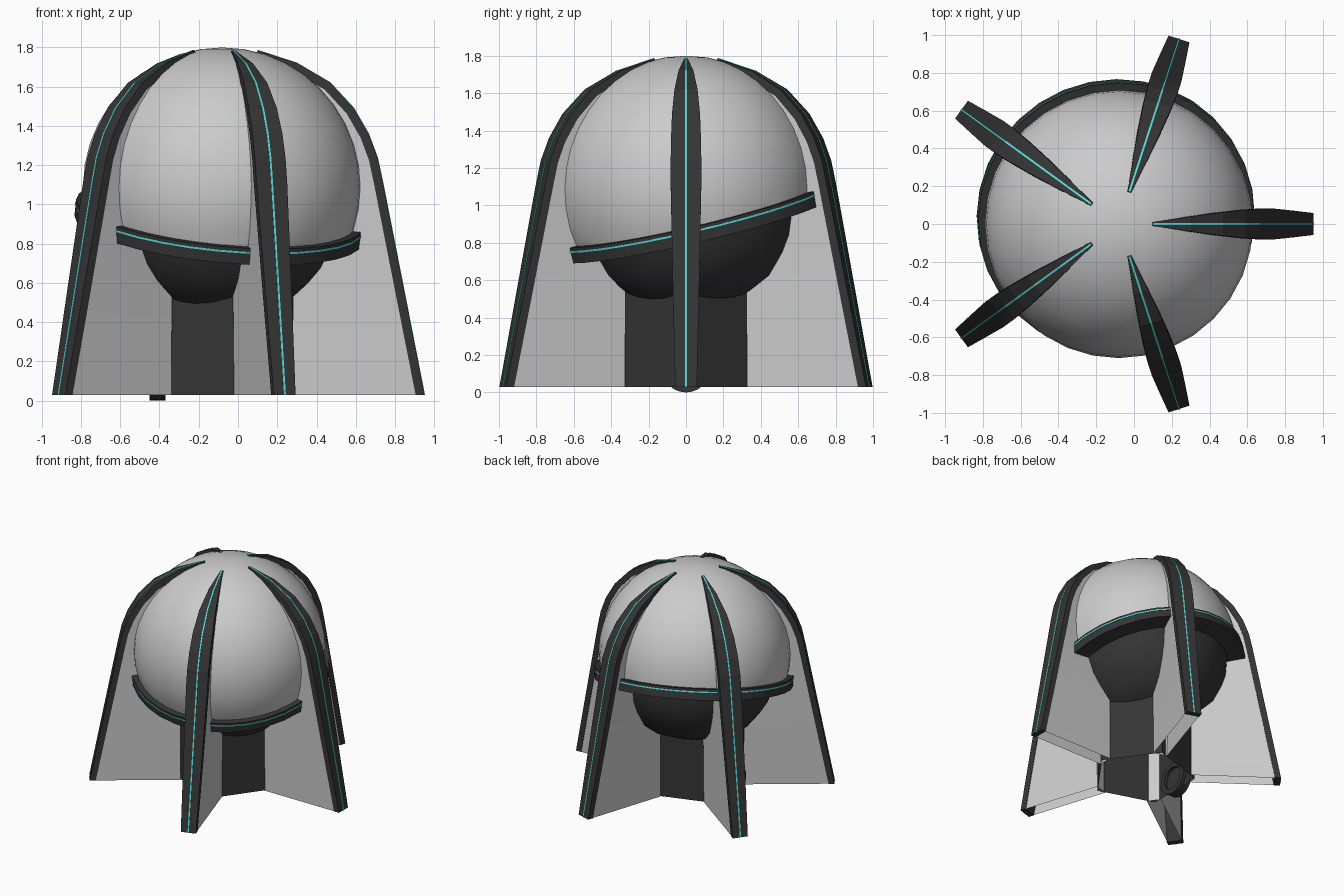
import bpy, bmesh, math
from mathutils import Vector, Matrix

if "Cube" in bpy.data.objects:
    bpy.data.objects.remove(bpy.data.objects["Cube"])


def material(name, rgb):
    m = bpy.data.materials.new(name)
    m.diffuse_color = (*rgb, 1)
    m.use_nodes = True
    m.node_tree.nodes["Principled BSDF"].inputs["Base Color"].default_value = m.diffuse_color
    return m


DARK = material("dark_metal", (0.035, 0.035, 0.035))
CYAN = material("cyan_light", (0.1, 0.75, 0.75))
CENTRE = Vector((-0.08, 0, 1.09))                 # dome centre; everything radiates from it
AXIS = Vector((0.1, -0.235, 1)).normalized()      # tilted axis of the rim and bowl
RIM = CENTRE - AXIS * 0.14
TILT = Matrix.Translation(RIM) @ Vector((0, 0, 1)).rotation_difference(AXIS).to_matrix().to_4x4()
BASE = Matrix.Translation((-0.08, 0, 0))


def make(name, bm, mat=None, matrix=None, smooth=None):
    bmesh.ops.recalc_face_normals(bm, faces=bm.faces)
    mesh = bpy.data.meshes.new(name)
    bm.to_mesh(mesh)
    bm.free()
    ob = bpy.data.objects.new(name, mesh)
    bpy.context.collection.objects.link(ob)
    if mat:
        mesh.materials.append(mat)
    if matrix:
        ob.matrix_world = matrix
    if smooth:
        bpy.ops.object.select_all(action='DESELECT')
        ob.select_set(True)
        bpy.context.view_layer.objects.active = ob
        bpy.ops.object.shade_smooth_by_angle(angle=math.radians(smooth))
    return ob


def bridge(bm, rings, closed_path=False):
    # rings: lists of equal length, joined in order
    rows = [[bm.verts.new(p) for p in ring] for ring in rings]
    n = len(rows)
    for i in range(n if closed_path else n - 1):
        a, b = rows[i], rows[(i + 1) % n]
        for j in range(len(a)):
            k = (j + 1) % len(a)
            bm.faces.new((a[j], a[k], b[k], b[j]))
    return rows


def lathe(name, profile, mat, closed, seg=32):
    bm = bmesh.new()
    rings = [[(r * math.cos(2 * math.pi * i / seg), r * math.sin(2 * math.pi * i / seg), z)
              for i in range(seg)] for r, z in profile]
    rows = bridge(bm, rings, closed)
    if not closed:
        bm.faces.new(rows[-1])
    return make(name, bm, mat, TILT, 30)


# dome, cut along the tilted rim plane
bm = bmesh.new()
bmesh.ops.create_uvsphere(bm, u_segments=32, v_segments=20, radius=0.71)
bmesh.ops.translate(bm, verts=bm.verts, vec=CENTRE)
bmesh.ops.bisect_plane(bm, geom=bm.verts[:] + bm.edges[:] + bm.faces[:],
                       plane_co=RIM - AXIS * 0.02, plane_no=AXIS, clear_inner=True)
make("dome", bm, smooth=40)

# rim with light line, and the dark bowl under it
lathe("rim", [(0.60, 0), (0.735, 0), (0.735, -0.085), (0.60, -0.085)], DARK, True)
lathe("rim_light", [(0.72, -0.017), (0.738, -0.017), (0.738, -0.027), (0.72, -0.027)], CYAN, True)
lathe("bowl", [(0.61, -0.04), (0.585, -0.12), (0.56, -0.2), (0.51, -0.28), (0.42, -0.39),
               (0.29, -0.46), (0.15, -0.495)], DARK, False)

# five-sided open column
bm = bmesh.new()
bridge(bm, [[(0.39 * math.cos(i * math.tau / 5), 0.39 * math.sin(i * math.tau / 5), z)
             for i in range(5)] for z in (0.03, 0.6)])
make("column", bm, DARK, BASE)

# fin outline: radius, height, half width; then the hidden inner edge
OUTER = [(1.03, 0.03, 0.058), (0.93, 0.54, 0.07), (0.818, 1.11, 0.082), (0.79, 1.24, 0.082),
         (0.745, 1.36, 0.08), (0.67, 1.49, 0.075), (0.55, 1.62, 0.062),
         (0.38, 1.72, 0.04), (0.18, 1.785, 0.01)]
INNER = [(0.36, 0.03), (0.36, 0.62), (0.5, 1.05), (0.5, 1.15), (0.5, 1.25),
         (0.45, 1.35), (0.36, 1.48), (0.25, 1.58), (0.14, 1.68)]


def inward(i):
    a, b = OUTER[max(i - 1, 0)], OUTER[min(i + 1, len(OUTER) - 1)]
    if i == 0:
        return Vector((-1, 0, 0))                 # keeps the foot level
    t = Vector((b[0] - a[0], 0, b[1] - a[1])).normalized()
    return Vector((-t.z, 0, t.x))


def section(i, near, far, half):
    r, z, _ = OUTER[i]
    p, d = Vector((r, 0, z)), inward(i)
    side = Vector((0, half, 0))
    a, b = p + d * near, p + d * far
    return [a - side, a + side, b + side, b - side]


for n in range(5):
    place = BASE @ Matrix.Rotation(n * math.tau / 5, 4, 'Z')
    count = range(len(OUTER))
    # dark edge strip
    bm = bmesh.new()
    rows = bridge(bm, [section(i, 0, 0.045, OUTER[i][2]) for i in count])
    bm.faces.new(rows[0])
    bm.faces.new(rows[-1])
    make(f"fin_edge_{n}", bm, DARK, place)
    # thin light line
    bm = bmesh.new()
    rows = bridge(bm, [section(i, -0.003, 0.01, 0.005) for i in count])
    bm.faces.new(rows[0])
    bm.faces.new(rows[-1])
    make(f"fin_light_{n}", bm, CYAN, place)
    # grey side panels, open underneath
    bm = bmesh.new()
    rings = []
    for i in count:
        w = max(OUTER[i][2] - 0.004, 0.008)
        s = section(i, 0.04, 0.04, w)
        r, z = INNER[i]
        v = min(0.06, w)
        rings.append([s[0], s[1], (r, v, z), (r, -v, z)])
    bridge(bm, rings)
    make(f"fin_panel_{n}", bm, None, place, 30)

# round port through the column wall
bm = bmesh.new()
rings = []
for r, x in [(0.09, -0.37), (0.13, -0.37), (0.13, -0.45), (0.10, -0.45), (0.09, -0.41)]:
    rings.append([(x, r * math.cos(i * math.tau / 24), 0.13 + r * math.sin(i * math.tau / 24))
                  for i in range(24)])
rows = bridge(bm, rings, True)
bm.faces.new(rows[-1])
make("port", bm, DARK, None, 30)
